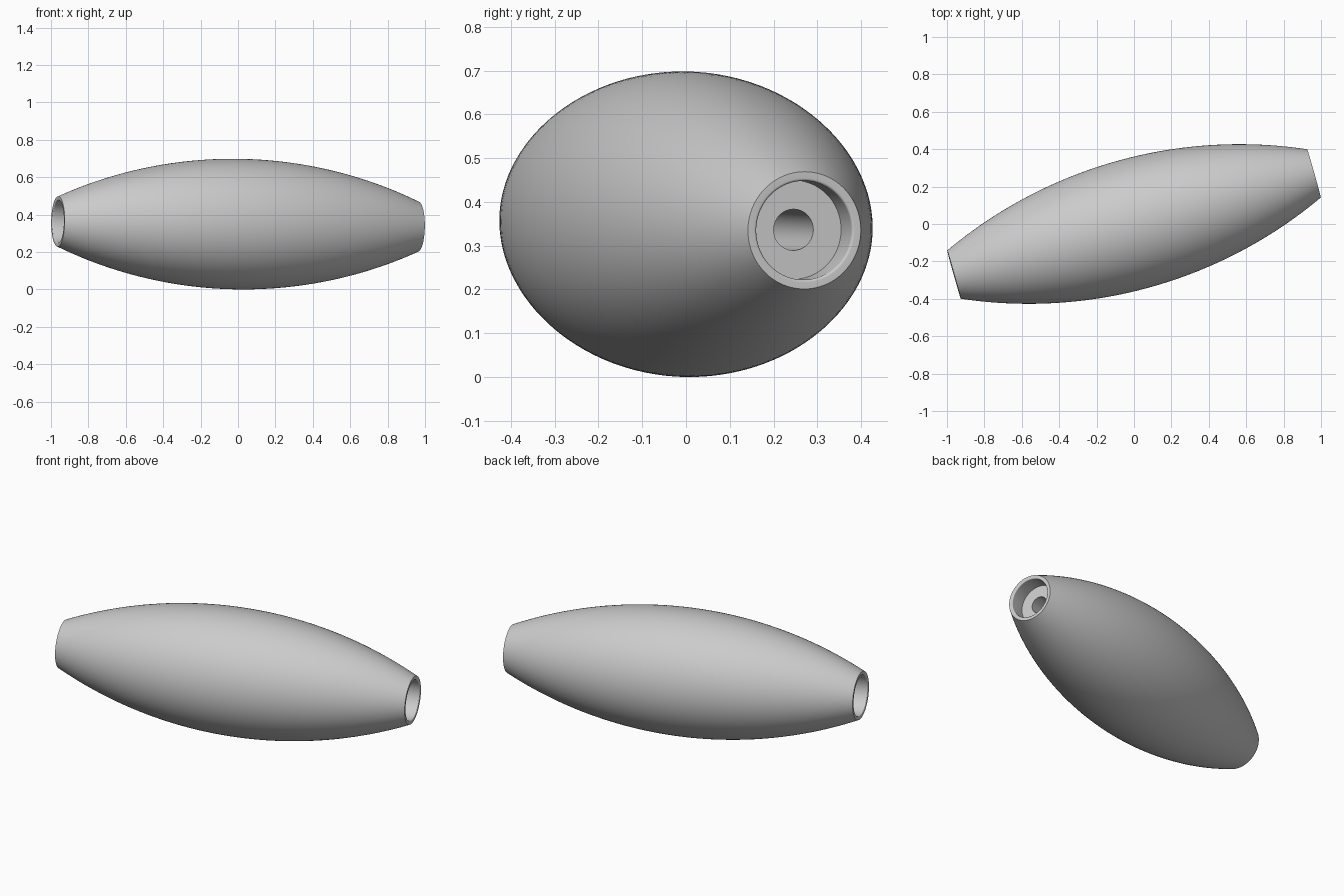
import bpy, bmesh, math
from mathutils import Vector

cube = bpy.data.objects.get("Cube")
if cube:
    bpy.data.objects.remove(cube, do_unlink=True)

grey = bpy.data.materials.new("plain_grey")
grey.use_nodes = True
colour = (0.6, 0.6, 0.6, 1)
grey.diffuse_color = colour
grey.node_tree.nodes["Principled BSDF"].inputs["Base Color"].default_value = colour

HALF, MID_R, END_R = 1.0, 0.349, 0.134
BORE_R, WELL_R, WELL_DEPTH, LIP = 0.047, 0.113, 0.092, 0.006
SEGMENTS, STEPS = 128, 48

# Outer skin: a circular arc from one end to the other
sag = MID_R - END_R
arc_r = (HALF ** 2 + sag ** 2) / (2 * sag)
outer = []
for i in range(STEPS + 1):
    x = HALF * (2 * i / STEPS - 1)
    outer.append((x, MID_R - arc_r + math.sqrt(arc_r ** 2 - x ** 2)))

# Right end: rounded lip, recessed well and bore
lip = []
for i in range(7):
    a = math.pi / 2 * i / 6
    lip.append((HALF - LIP * (1 - math.cos(a)), WELL_R + LIP * (1 - math.sin(a))))
floor_x = HALF - WELL_DEPTH
well = lip + [(floor_x, WELL_R), (floor_x, BORE_R)]
profile = outer + well + [(-x, r) for x, r in reversed(well)]

# Revolve the closed profile around the long axis
bm = bmesh.new()
verts = [bm.verts.new((x, 0, r)) for x, r in profile]
edges = [bm.edges.new((v, verts[(i + 1) % len(verts)])) for i, v in enumerate(verts)]
bmesh.ops.spin(bm, geom=verts + edges, cent=Vector(), axis=(1, 0, 0),
               angle=2 * math.pi, steps=SEGMENTS, use_merge=True)
bmesh.ops.remove_doubles(bm, verts=bm.verts[:], dist=1e-5)
bmesh.ops.recalc_face_normals(bm, faces=bm.faces[:])
mesh = bpy.data.meshes.new("spindle_body")
bm.to_mesh(mesh)
bm.free()
mesh.materials.append(grey)

body = bpy.data.objects.new("spindle_body", mesh)
bpy.context.collection.objects.link(body)
body.location = (0, 0, MID_R)
body.rotation_euler = (0, 0.014, math.radians(15.7))

bpy.ops.object.select_all(action="DESELECT")
body.select_set(True)
bpy.context.view_layer.objects.active = body
bpy.ops.object.shade_smooth_by_angle(angle=math.radians(30))
